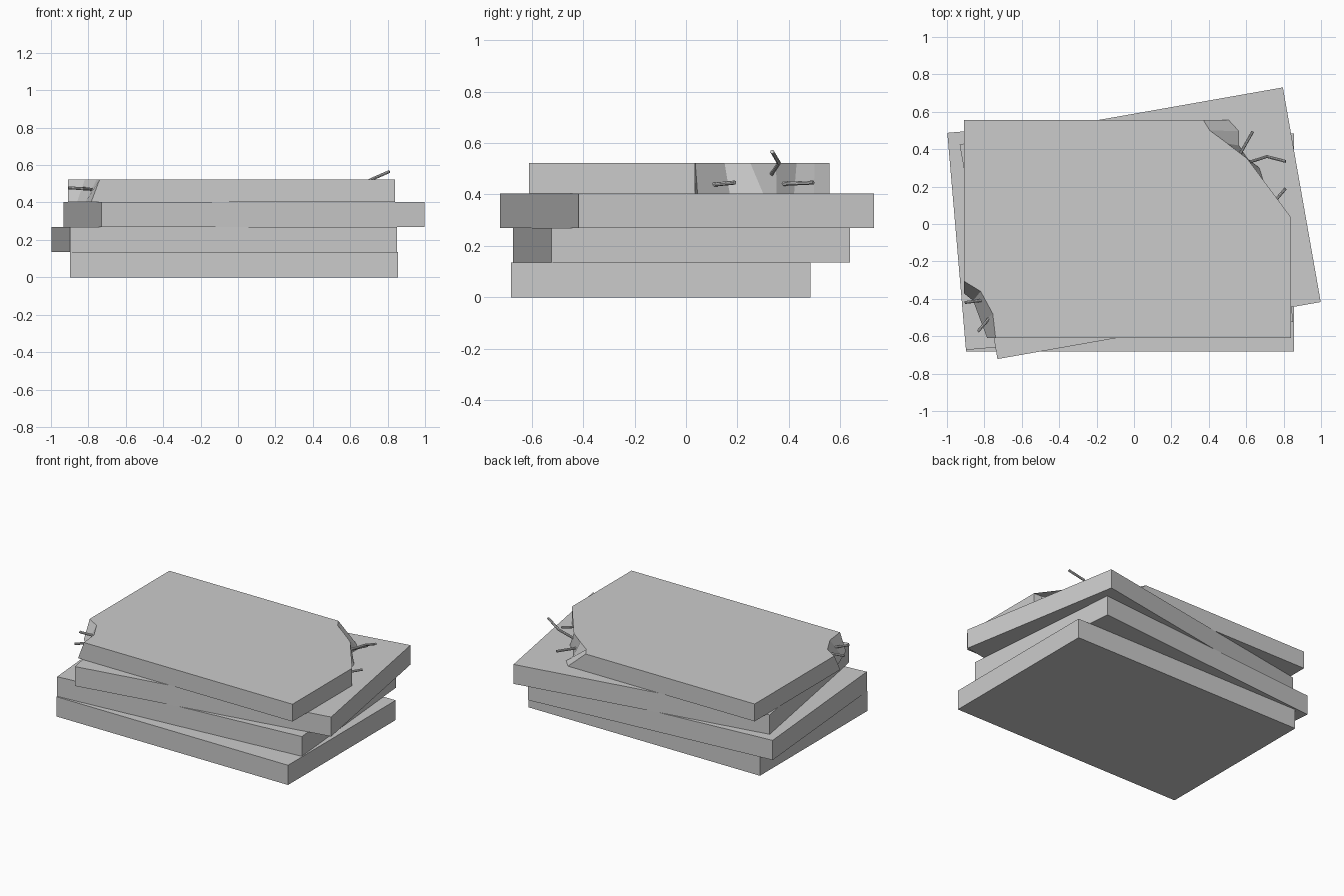
import bpy, bmesh
from math import radians
from mathutils import Vector

if "Cube" in bpy.data.objects:
    bpy.data.objects.remove(bpy.data.objects["Cube"])


def new_object(name, bm):
    bmesh.ops.recalc_face_normals(bm, faces=bm.faces)
    mesh = bpy.data.meshes.new(name)
    bm.to_mesh(mesh)
    bm.free()
    obj = bpy.data.objects.new(name, mesh)
    bpy.context.collection.objects.link(obj)
    return obj


def slab(name, center, z0, z1, angle):
    bm = bmesh.new()
    bmesh.ops.create_cube(bm, size=1)
    bmesh.ops.scale(bm, vec=(1.755, 1.165, z1 - z0), verts=bm.verts)
    obj = new_object(name, bm)
    obj.location = (*center, (z0 + z1) / 2)
    obj.rotation_euler.z = radians(angle)


def broken_slab(name, top, bottom, z0, z1):
    bm = bmesh.new()
    lower = [bm.verts.new((x, y, z0)) for x, y in bottom]
    upper = [bm.verts.new((x, y, z1)) for x, y in top]
    bm.faces.new(upper)
    bm.faces.new(lower[::-1])
    n = len(top)
    for i in range(n):
        j = (i + 1) % n
        bm.faces.new((lower[i], lower[j], upper[j], upper[i]))
    bmesh.ops.triangulate(bm, faces=[f for f in bm.faces if len(f.verts) > 4])
    return new_object(name, bm)


def rebar(name, points, radius=0.008):
    # Bar with its first end pushed back into the concrete
    pts = [Vector(p) for p in points]
    pts[0] -= (pts[1] - pts[0]).normalized() * 0.03
    bm = bmesh.new()
    rings = []
    for i, p in enumerate(pts):
        d = (pts[min(i + 1, len(pts) - 1)] - pts[max(i - 1, 0)]).normalized()
        q = Vector((0, 0, 1)).rotation_difference(d)
        ring = bmesh.ops.create_circle(bm, segments=8, radius=radius,
                                       cap_ends=i in (0, len(pts) - 1))["verts"]
        for v in ring:
            v.co = q @ v.co + p
        rings.append(ring)
    for a, b in zip(rings, rings[1:]):
        for k in range(8):
            m = (k + 1) % 8
            bm.faces.new((a[k], a[m], b[m], b[k]))
    new_object(name, bm)


# Three whole slabs, each turned a little
slab("bottom_slab", (-0.022, -0.098), 0.0, 0.135, 0)
slab("second_slab", (-0.074, -0.018), 0.135, 0.27, 4.9)
slab("third_slab", (0.033, 0.004), 0.27, 0.403, 10)

# Top slab with two broken corners (counter-clockwise outlines)
top = [(-0.74, -0.61), (0.84, -0.61), (0.84, 0.035), (0.775, 0.036), (0.64, 0.15),
       (0.625, 0.25), (0.605, 0.35), (0.50, 0.43), (0.405, 0.50), (0.37, 0.557),
       (-0.91, 0.557), (-0.91, -0.305), (-0.82, -0.36), (-0.755, -0.48)]
bottom = [(-0.785, -0.61), (0.84, -0.61), (0.84, 0.035), (0.83, 0.045), (0.71, 0.17),
          (0.67, 0.30), (0.605, 0.352), (0.56, 0.42), (0.56, 0.497), (0.505, 0.557),
          (-0.91, 0.557), (-0.91, -0.37), (-0.86, -0.41), (-0.815, -0.53)]
broken_slab("top_broken_slab", top, bottom, 0.403, 0.522)

# Exposed reinforcement bars
bars = [
    [(0.57, 0.38, 0.441), (0.635, 0.495, 0.446)],
    [(0.74, 0.107, 0.438), (0.81, 0.19, 0.446)],
    [(0.615, 0.33, 0.475), (0.71, 0.361, 0.522), (0.81, 0.335, 0.566)],
    [(-0.825, -0.41, 0.474), (-0.905, -0.42, 0.478)],
    [(-0.78, -0.51, 0.47), (-0.835, -0.575, 0.474)],
]
for i, pts in enumerate(bars):
    rebar(f"rebar_{i + 1}", pts)
